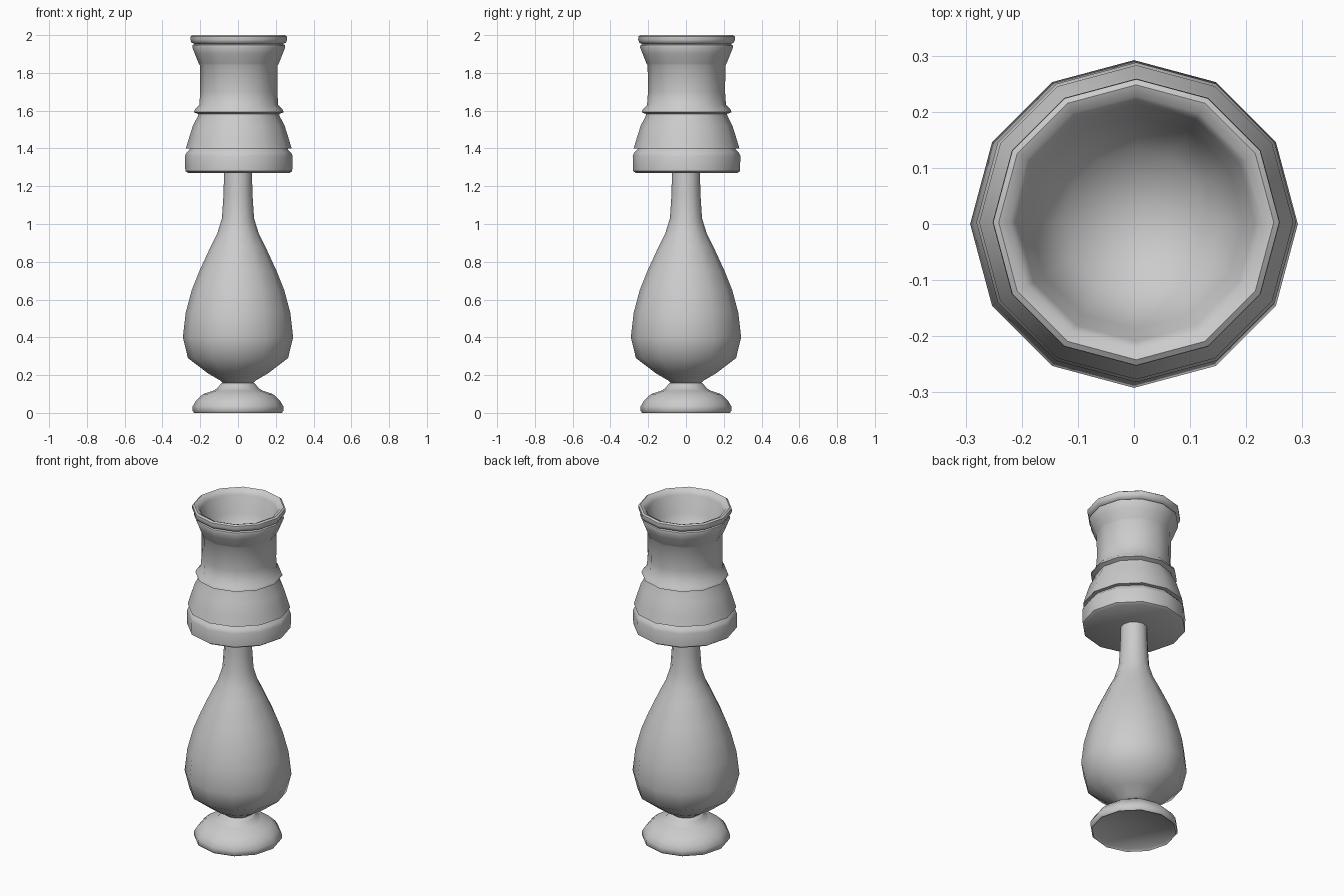
import bpy
import bmesh
import math
from mathutils import Vector

SIDES = 12

cube = bpy.data.objects.get("Cube")
if cube:
    bpy.data.objects.remove(cube, do_unlink=True)

grey = bpy.data.materials.new("plain grey")
grey.use_nodes = True
colour = (0.6, 0.6, 0.6, 1)
grey.diffuse_color = colour
grey.node_tree.nodes["Principled BSDF"].inputs["Base Color"].default_value = colour


def lathe(name, profile, centre=(0, 0), angle=50):
    """Turn a list of (radius, height) points around the vertical axis."""
    bm = bmesh.new()
    verts = [bm.verts.new((r, 0, z)) for r, z in profile]
    edges = [bm.edges.new(pair) for pair in zip(verts, verts[1:])]
    bmesh.ops.spin(bm, geom=verts + edges, cent=(0, 0, 0), axis=(0, 0, 1),
                   angle=math.tau, steps=SIDES, use_duplicate=False)
    bmesh.ops.remove_doubles(bm, verts=bm.verts, dist=0.0005)
    bmesh.ops.recalc_face_normals(bm, faces=bm.faces)
    bmesh.ops.translate(bm, verts=bm.verts, vec=Vector((*centre, 0)))
    mesh = bpy.data.meshes.new(name)
    bm.to_mesh(mesh)
    bm.free()
    mesh.materials.append(grey)
    obj = bpy.data.objects.new(name, mesh)
    bpy.context.collection.objects.link(obj)
    bpy.ops.object.select_all(action="DESELECT")
    obj.select_set(True)
    bpy.context.view_layer.objects.active = obj
    bpy.ops.object.shade_smooth_by_angle(angle=math.radians(angle))
    return obj


# Spreading foot with a stepped collar
lathe("foot", [
    (0, 0.012), (0.22, 0.012), (0.232, 0), (0.24, 0.01), (0.24, 0.035),
    (0.222, 0.065), (0.185, 0.1), (0.13, 0.118), (0.11, 0.13),
    (0.098, 0.145), (0.085, 0.158), (0, 0.165)])

# Pear-shaped body running up into a slim neck
lathe("pear_body", [
    (0, 0.15), (0.08, 0.158), (0.095, 0.172), (0.16, 0.21), (0.265, 0.29),
    (0.292, 0.4), (0.277, 0.53), (0.245, 0.65), (0.205, 0.75),
    (0.145, 0.88), (0.11, 0.95), (0.085, 1.03), (0.077, 1.15),
    (0.073, 1.3), (0, 1.3)])

# Thick disc under the cup
lathe("cup_base", [
    (0, 1.275), (0.268, 1.27), (0.283, 1.28), (0.285, 1.36),
    (0.277, 1.378), (0.26, 1.395), (0.25, 1.41), (0, 1.41)],
    centre=(0.004, 0.003))

# Flared skirt, beaded waist, rim and hollow bowl
lathe("cup", [
    (0, 1.4), (0.28, 1.4), (0.265, 1.45), (0.243, 1.52), (0.217, 1.57),
    (0.214, 1.582), (0.238, 1.592), (0.232, 1.607), (0.209, 1.63),
    (0.204, 1.7), (0.206, 1.84), (0.212, 1.85), (0.232, 1.9),
    (0.246, 1.935), (0.244, 1.948), (0.233, 1.952), (0.25, 1.96),
    (0.256, 1.975), (0.255, 1.993), (0.245, 2), (0.225, 1.992),
    (0.212, 1.97), (0.19, 1.87), (0.13, 1.76), (0, 1.72)],
    centre=(0.004, 0.003))
